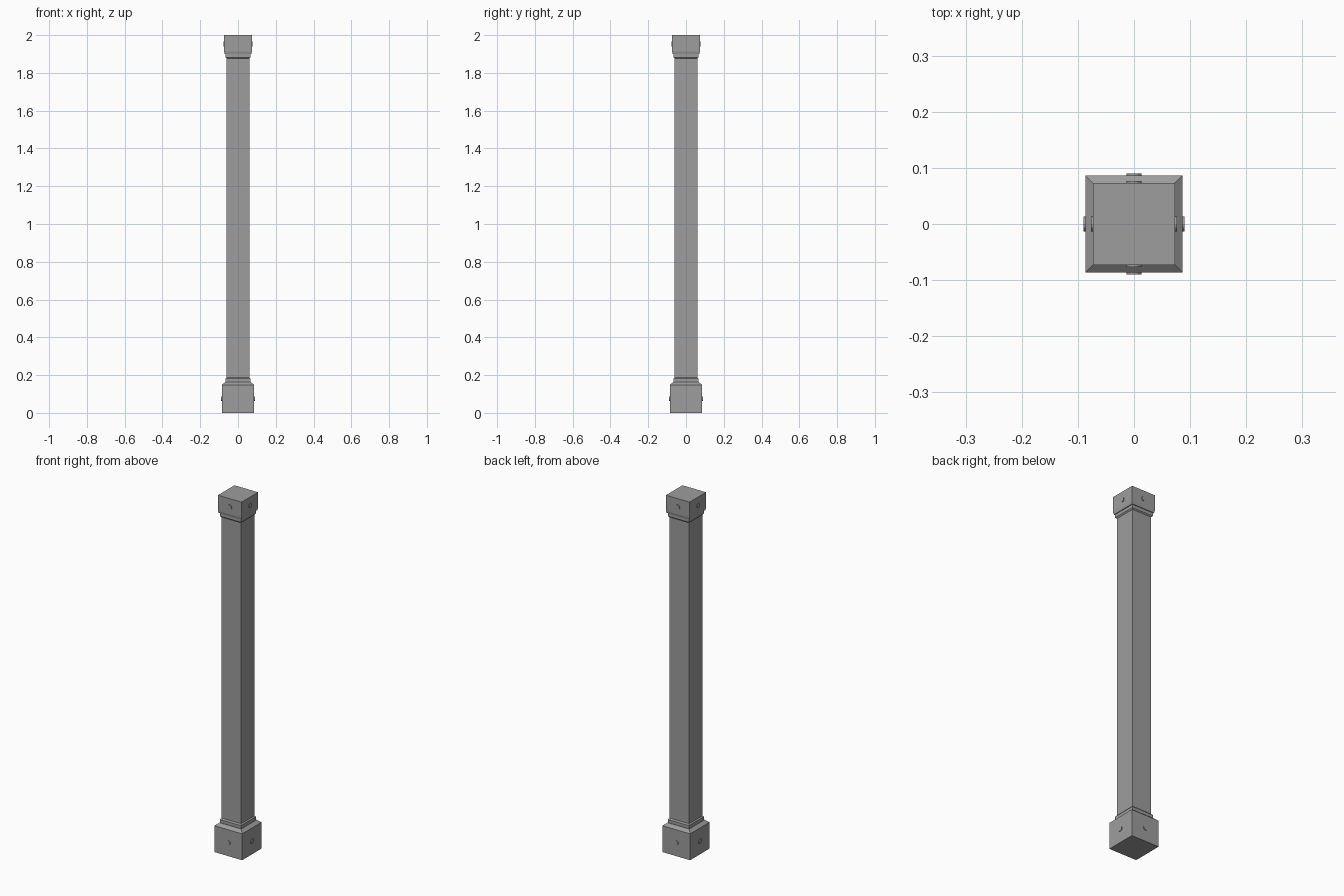
import bpy, bmesh
from math import pi
from mathutils import Matrix, Vector

cube = bpy.data.objects.get("Cube")
if cube:
    bpy.data.objects.remove(cube, do_unlink=True)

grey = bpy.data.materials.new("grey_metal")
grey.use_nodes = True
colour = (0.34, 0.34, 0.34, 1)
grey.diffuse_color = colour
grey.node_tree.nodes["Principled BSDF"].inputs["Base Color"].default_value = colour


def finish(name, bm):
    bmesh.ops.recalc_face_normals(bm, faces=bm.faces)
    mesh = bpy.data.meshes.new(name)
    bm.to_mesh(mesh)
    bm.free()
    mesh.materials.append(grey)
    obj = bpy.data.objects.new(name, mesh)
    bpy.context.collection.objects.link(obj)
    return obj


def square_part(name, profile):
    """Closed square solid through (half width, height) pairs."""
    bm = bmesh.new()
    rings = [[bm.verts.new((sx * h, sy * h, z))
              for sx, sy in ((-1, -1), (1, -1), (1, 1), (-1, 1))]
             for h, z in profile]
    for low, high in zip(rings, rings[1:]):
        for i in range(4):
            j = (i + 1) % 4
            bm.faces.new((low[i], low[j], high[j], high[i]))
    bm.faces.new(rings[0][::-1])
    bm.faces.new(rings[-1])
    return finish(name, bm)


def studs(name, half, out, height):
    """One round bolt head on each of the four sides."""
    bm = bmesh.new()
    inner = half - 0.006
    for k in range(4):
        turn = Matrix.Rotation(k * pi / 2, 4, "Z")
        place = Matrix.Translation(Vector((0, -(inner + out) / 2, height)))
        bmesh.ops.create_cone(bm, cap_ends=True, segments=12,
                              radius1=0.013, radius2=0.013, depth=out - inner,
                              matrix=turn @ place @ Matrix.Rotation(pi / 2, 4, "X"))
    return finish(name, bm)


# Post, from the foot up
square_part("base_block", [(0.086, 0), (0.086, 0.148), (0.068, 0.163)])
square_part("lower_collar", [(0.066, 0.155), (0.066, 0.181), (0.060, 0.188)])
square_part("shaft", [(0.060, 0.15), (0.060, 1.91)])
square_part("upper_collar", [(0.060, 1.876), (0.066, 1.882), (0.066, 1.905)])
square_part("top_cap", [(0.070, 1.90), (0.073, 1.912), (0.073, 2.0)])

# Bolt heads
studs("base_bolts", 0.086, 0.090, 0.075)
studs("cap_bolts", 0.073, 0.077, 1.953)
